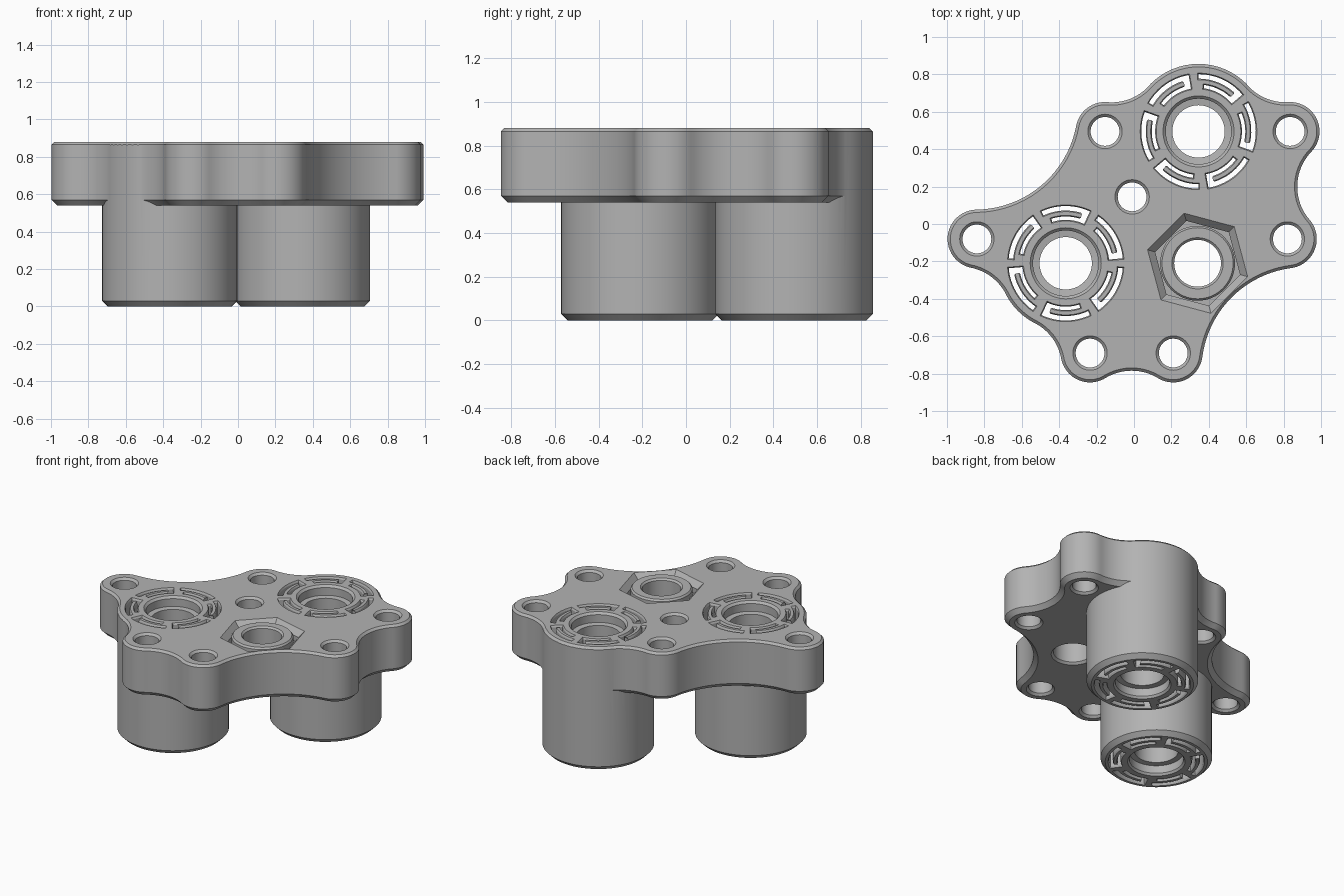
import bpy, bmesh
from math import sin, cos, pi, radians, degrees, atan2, tau
from mathutils import Vector

cube = bpy.data.objects.get("Cube")
if cube:
    bpy.data.objects.remove(cube, do_unlink=True)

TOP, UNDER = 0.88, 0.54
LOBE, BOSS, FILLET = 0.157, 0.36, 0.27
BEVEL = 0.015

grey = bpy.data.materials.new("plain grey")
grey.use_nodes = True
grey.diffuse_color = (0.45, 0.45, 0.45, 1)
grey.node_tree.nodes["Principled BSDF"].inputs["Base Color"].default_value = grey.diffuse_color

# Rim circles clockwise: centre, radius, and the concave fillet that leads to the next one
RIM = [
    ((-0.84, -0.08), LOBE, 0.55),
    ((-0.155, 0.495), LOBE, FILLET),
    ((0.345, 0.495), BOSS, FILLET),
    ((0.835, 0.495), LOBE, FILLET),
    ((0.82, -0.08), LOBE, 0.55),
    ((0.21, -0.69), LOBE, FILLET),
    ((-0.235, -0.69), LOBE, FILLET),
    ((-0.365, -0.21), BOSS, FILLET),
]
BOSSES = [(c, turn) for (c, r, f), turn in zip((RIM[2], RIM[7]), (35, 0))]
HEX = (0.34, -0.21)


def arc(centre, radius, start, sweep, steps):
    """Points along an arc, without its last point."""
    return [(centre[0] + radius * cos(start + sweep * i / steps),
             centre[1] + radius * sin(start + sweep * i / steps)) for i in range(steps)]


def circle(centre, radius, sides=64, turn=0):
    return arc(centre, radius, radians(turn), tau, sides)


def rim_outline(grow):
    """Rim circles blended by tangent concave arcs, offset outward by grow."""
    centres = [Vector(c) for c, r, f in RIM]
    blends = []
    for i, (c, r, f) in enumerate(RIM):
        j = (i + 1) % len(RIM)
        along = centres[j] - centres[i]
        d = along.length
        along.normalize()
        a = ((r + f) ** 2 - (RIM[j][1] + f) ** 2 + d * d) / (2 * d)
        h = ((r + f) ** 2 - a * a) ** 0.5
        blends.append(centres[i] + along * a + Vector((-along.y, along.x)) * h)
    points = []
    for i, (c, r, f) in enumerate(RIM):
        c, j = centres[i], (i + 1) % len(RIM)
        angle = lambda v: atan2(v.y, v.x)
        start, end = angle(blends[i - 1] - c), angle(blends[i] - c)
        points += arc(c, r + grow, start, -((start - end) % tau), 24)
        start, end = angle(c - blends[i]), angle(centres[j] - blends[i])
        points += arc(blends[i], f - grow, start, (end - start) % tau, 20)
    return points


def slot_outline(centre, turn, grow):
    """C-shaped spring slot: outer arc, radial link at its start, inner arc."""
    def edge(radius, a, b):
        pad = degrees(grow / radius)
        a, b = radians(turn + a - pad), radians(turn + b + pad)
        return arc(centre, radius, a, b - a, 12) + [(centre[0] + radius * cos(b),
                                                     centre[1] + radius * sin(b))]
    outer_end, link_end, inner_end = 55, 13, 48
    outer = edge(0.306 + grow, 5, outer_end)
    outer_in = edge(0.282 - grow, link_end, outer_end)
    inner_out = edge(0.25 + grow, link_end, inner_end)
    inner = edge(0.232 - grow, 5, inner_end)
    return outer + outer_in[::-1] + inner_out + inner[::-1]


def loft(bm, levels):
    """Closed solid through matching loops given as (z, points)."""
    rings = [[bm.verts.new((x, y, z)) for x, y in loop] for z, loop in levels]
    n = len(rings[0])
    for low, high in zip(rings, rings[1:]):
        for i in range(n):
            bm.faces.new((low[i], low[(i + 1) % n], high[(i + 1) % n], high[i]))
    bm.faces.new(rings[0])
    bm.faces.new(rings[-1])


def solid(name, lofts):
    bm = bmesh.new()
    for levels in lofts:
        loft(bm, levels)
    bmesh.ops.recalc_face_normals(bm, faces=bm.faces)
    mesh = bpy.data.meshes.new(name)
    bm.to_mesh(mesh)
    bm.free()
    mesh.materials.append(grey)
    obj = bpy.data.objects.new(name, mesh)
    bpy.context.collection.objects.link(obj)
    return obj


def flared(shape, low, high, flare):
    """Through cutter that widens at both ends to bevel the opening."""
    over = 0.02
    return [(low - over, shape(flare + over)), (low + flare, shape(0)),
            (high - flare, shape(0)), (high + over, shape(flare + over))]


def combine(target, tool, operation):
    mod = target.modifiers.new(operation.lower(), "BOOLEAN")
    mod.operation, mod.solver, mod.object = operation, "EXACT", tool
    graph = bpy.context.evaluated_depsgraph_get()
    mesh = bpy.data.meshes.new_from_object(target.evaluated_get(graph))
    target.modifiers.clear()
    target.data = mesh
    bpy.data.objects.remove(tool, do_unlink=True)


# Flange plate with bevelled rim
plate = solid("flange_plate", [[
    (UNDER, rim_outline(-0.03)), (UNDER + 0.03, rim_outline(0)),
    (TOP - BEVEL, rim_outline(0)), (TOP, rim_outline(-BEVEL))]])

# Two round bosses hanging below the plate
for c, turn in BOSSES:
    r = BOSS + 0.001
    boss = solid("boss", [[(0, circle(c, r - 0.03)), (0.03, circle(c, r)),
                           (TOP - BEVEL - 0.001, circle(c, r)),
                           (TOP - 0.0005, circle(c, r - BEVEL - 0.001))]])
    combine(plate, boss, "UNION")

# Hexagonal pocket with a round collar standing in it
pocket = solid("hex_pocket", [[(z, circle(HEX, r, 6, 45)) for z, r in
                               ((TOP - 0.08, 0.235), (TOP - 0.04, 0.235), (TOP + 0.02, 0.298))]])
combine(plate, pocket, "DIFFERENCE")
collar = solid("collar", [[(0.7, circle(HEX, 0.2)), (TOP - 0.015, circle(HEX, 0.2)),
                           (TOP - 0.003, circle(HEX, 0.19))]])
combine(plate, collar, "UNION")

# Screw holes in the lobes and middle, and the collar bore
screw_spots = [c for c, r, f in RIM if r == LOBE] + [(-0.01, 0.145)]
cuts = [flared(lambda g, c=c: circle(c, 0.077 + g, 48), UNDER, TOP, BEVEL) for c in screw_spots]
cuts.append(flared(lambda g: circle(HEX, 0.125 + g), UNDER, TOP, BEVEL))

# Stepped bore and six spring slots through each boss
for c, turn in BOSSES:
    cuts.append([(z, circle(c, r)) for z, r in (
        (-0.02, 0.2), (0.015, 0.175), (0.07, 0.175), (0.075, 0.14),
        (TOP - 0.075, 0.14), (TOP - 0.07, 0.175), (TOP - 0.015, 0.175), (TOP + 0.02, 0.21))])
    for k in range(6):
        cuts.append(flared(lambda g, c=c, t=turn + 60 * k: slot_outline(c, t, g * 0.5),
                           0, TOP, 0.012))
combine(plate, solid("openings", cuts), "DIFFERENCE")

# Smooth round walls, crisp bevels
bpy.context.view_layer.objects.active = plate
plate.select_set(True)
bpy.ops.object.shade_smooth_by_angle(angle=radians(25))
